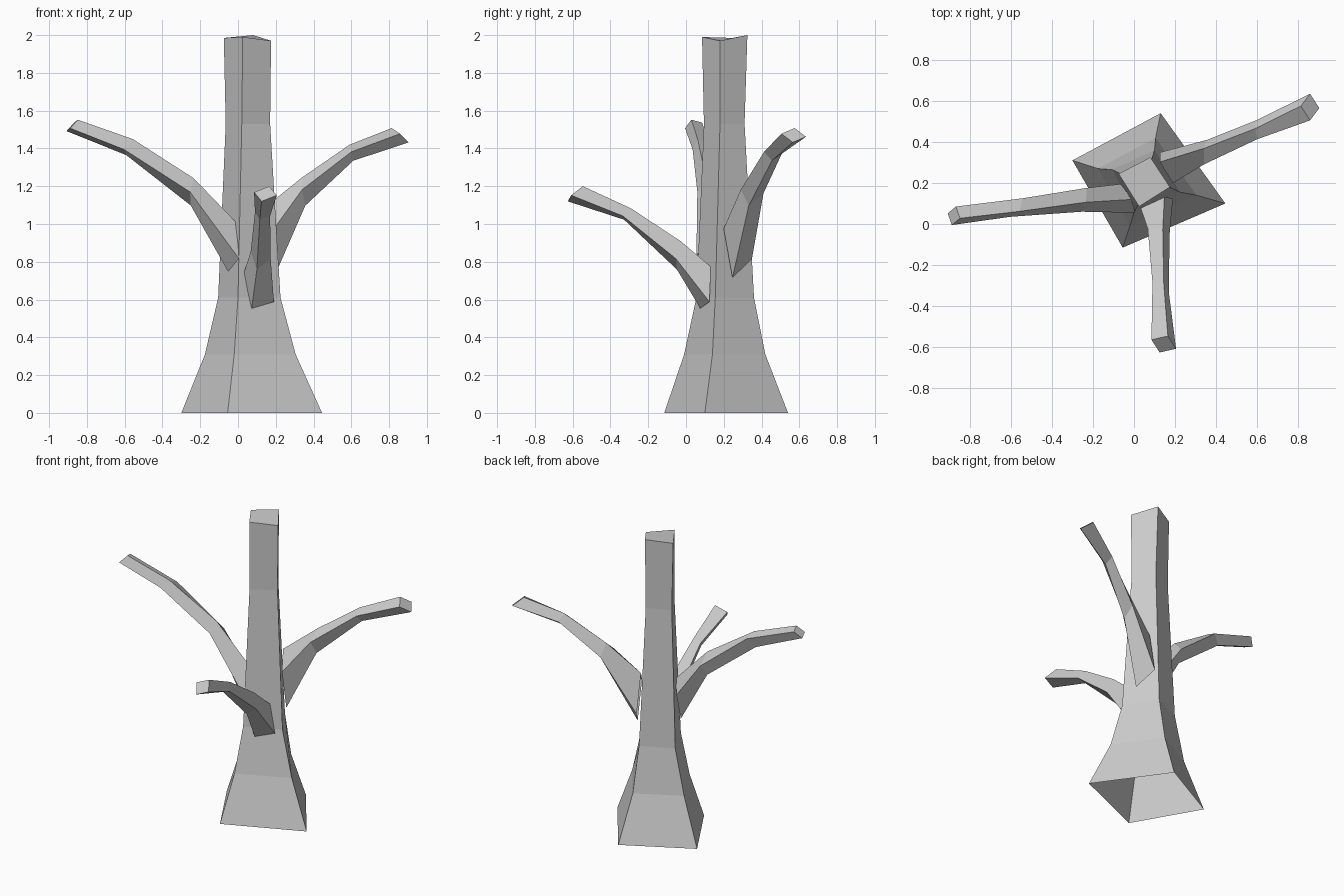
import bpy
import bmesh
from mathutils import Vector

default_cube = bpy.data.objects.get("Cube")
if default_cube:
    bpy.data.objects.remove(default_cube, do_unlink=True)


def make_material(name, colour):
    material = bpy.data.materials.new(name)
    material.use_nodes = True
    material.diffuse_color = colour
    shader = material.node_tree.nodes["Principled BSDF"]
    shader.inputs["Base Color"].default_value = colour
    return material


bark = make_material("grey bark", (0.6, 0.6, 0.6, 1))


def loft(name, rings):
    """Skin four-sided rings in order; close the last ring, leave the first open."""
    bm = bmesh.new()
    loops = [[bm.verts.new(point) for point in ring] for ring in rings]
    for lower, upper in zip(loops, loops[1:]):
        for i in range(len(lower)):
            j = (i + 1) % len(lower)
            bm.faces.new((lower[i], lower[j], upper[j], upper[i]))
    bm.faces.new(loops[-1])
    bmesh.ops.recalc_face_normals(bm, faces=bm.faces)
    mesh = bpy.data.meshes.new(name)
    bm.to_mesh(mesh)
    bm.free()
    mesh.materials.append(bark)
    part = bpy.data.objects.new(name, mesh)
    bpy.context.collection.objects.link(part)
    return part


def level_ring(height, *corners):
    return [Vector((x, y, height)) for x, y in corners]


def diamond(centre, up, side):
    """Four-sided branch section from its centre and two half diagonals."""
    centre, up, side = Vector(centre), Vector(up), Vector(side)
    return [centre + up, centre + side, centre - up, centre - side]


# Flared trunk: corners run left, front, right, back, with an uneven sawn top
trunk = [
    level_ring(0, (-.3, .31), (-.055, -.115), (.445, .1), (.13, .54)),
    level_ring(.31, (-.175, .27), (-.02, -.01), (.305, .14), (.105, .42)),
    level_ring(.61, (-.105, .265), (0, .055), (.225, .155), (.1, .36)),
    level_ring(1.53, (-.065, .245), (.02, .095), (.17, .18), (.085, .31)),
    level_ring(1.98, (-.075, .245), (.025, .085), (.175, .18), (.08, .325)),
]
for corner, tilt in zip(trunk[-1], (.005, .01, -.01, .02)):
    corner.z += tilt
loft("trunk", trunk)

# Branches from root to tip
loft("right_branch", [
    diamond((-.03, .125, .877), (.022, -.005, .13), (.035, -.07, -.06)),
    diamond((-.242, .118, 1.17), (.008, -.012, .072), (-.012, -.058, 0)),
    diamond((-.574, .08, 1.407), (.018, -.018, .042), (-.03, -.045, -.012)),
    diamond((-.878, .04, 1.522), (.03, -.012, .03), (-.01, -.045, -.015)),
])
loft("front_branch", [
    diamond((.11, .104, .663), (.038, .028, .11), (.08, .02, -.075)),
    diamond((.12, -.038, .834), (.02, .01, .075), (.053, -.015, -.018)),
    diamond((.13, -.31, 1.053), (.015, .018, .03), (.04, -.025, -.01)),
    diamond((.145, -.586, 1.16), (.02, .04, .04), (.06, -.022, -.008)),
])
loft("left_branch", [
    diamond((.158, .274, .895), (-.032, .028, .18), (.032, -.075, .08)),
    diamond((.348, .35, 1.172), (-.008, .018, .075), (-.008, -.06, .01)),
    diamond((.6, .46, 1.377), (-.01, .005, .042), (0, -.047, .005)),
    diamond((.858, .57, 1.47), (-.045, .005, .038), (0, -.065, .008)),
])
